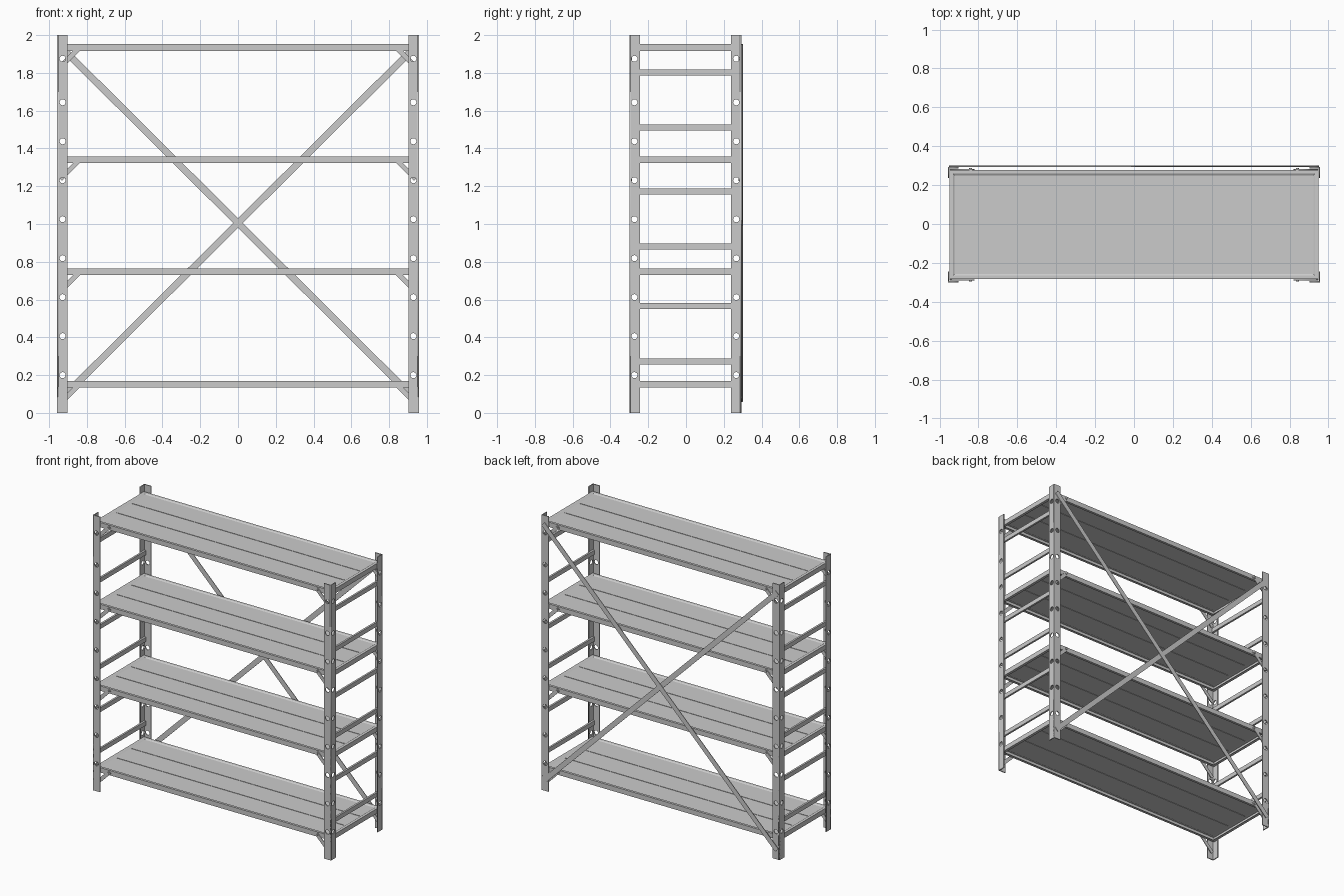
import bpy, bmesh
from math import pi, cos, sin, hypot
from mathutils import Matrix, Vector

if "Cube" in bpy.data.objects:
    bpy.data.objects.remove(bpy.data.objects["Cube"])

YC = -0.0035          # posts sit slightly forward so the brace fits behind
SHELF_Z = [0.135 + 0.594 * i for i in range(4)]
HOLES = [0.2 + 0.2063 * i for i in range(8)] + [1.875]
FRONT = Matrix.Rotation(pi / 2, 4, 'X')                               # flat in XZ
SIDE = Matrix.Rotation(pi / 2, 4, 'Z') @ FRONT                        # flat in YZ


def link(name, mesh):
    ob = bpy.data.objects.new(name, mesh)
    bpy.context.collection.objects.link(ob)
    return ob


def plate(name, outline, holes, r, thick, loc, rot):
    """Flat sheet with round holes, extruded from a filled 2D curve."""
    cu = bpy.data.curves.new(name, 'CURVE')
    cu.dimensions, cu.fill_mode, cu.extrude = '2D', 'BOTH', thick / 2
    rings = [[(hx + r * cos(a * pi / 8), hy + r * sin(a * pi / 8)) for a in range(16)]
             for hx, hy in holes]
    for pts in [outline] + rings:
        sp = cu.splines.new('POLY')
        sp.points.add(len(pts) - 1)
        for p, (x, y) in zip(sp.points, pts):
            p.co = (x, y, 0, 1)
        sp.use_cyclic_u = True
    tmp = link(name + "_curve", cu)
    deps = bpy.context.evaluated_depsgraph_get()
    mesh = bpy.data.meshes.new_from_object(tmp.evaluated_get(deps))
    bpy.data.objects.remove(tmp)
    mesh.transform(Matrix.Translation(loc) @ rot)
    return link(name, mesh)


def box(name, loc, size):
    bm = bmesh.new()
    bmesh.ops.create_cube(bm, size=1, matrix=Matrix.Translation(loc) @ Matrix.Diagonal((*size, 1)))
    me = bpy.data.meshes.new(name)
    bm.to_mesh(me)
    bm.free()
    return link(name, me)


def bolt(name, loc, r, depth):
    bm = bmesh.new()
    bmesh.ops.create_cone(bm, cap_ends=True, segments=12, radius1=r, radius2=r, depth=depth,
                          matrix=Matrix.Translation(loc) @ FRONT)
    me = bpy.data.meshes.new(name)
    bm.to_mesh(me)
    bm.free()
    return link(name, me)


def strap(name, a, b, w, y, thick):
    """Flat bar in the XZ plane from a to b."""
    a, b = Vector(a), Vector(b)
    d = (b - a).normalized()
    n = Vector((-d.y, d.x)) * w / 2
    return plate(name, [a + n, a - n, b - n, b + n], [], 0, thick, (0, y, 0), FRONT)


# corner posts: two perforated legs each
def leg(u, s):
    return [(s * 0.0, 0), (s * u, 0), (s * u, 2), (s * 0.0, 2)]


for sx in (-1, 1):
    for sy in (-1, 1):
        tag = ("left" if sx < 0 else "right") + ("_front" if sy < 0 else "_back")
        plate("post_face_" + tag, leg(0.056, -sx), [(-sx * 0.029, z) for z in HOLES], 0.016,
              0.007, (sx * 0.9575, YC + sy * 0.293, 0), FRONT)
        plate("post_flank_" + tag, leg(0.056, -sy), [(-sy * 0.027, z) for z in HOLES], 0.016,
              0.007, (sx * 0.954, YC + sy * 0.2965, 0), SIDE)
        # corner gusset straps and their bolts under every shelf
        for z in SHELF_Z:
            strap("gusset_" + tag, (sx * 0.94, z - 0.085), (sx * 0.83, z + 0.025), 0.026,
                  YC + sy * 0.284, 0.005)
            bolt("gusset_bolt_" + tag, (sx * 0.84, YC + sy * 0.288, z + 0.015), 0.008, 0.008)
    # side rungs
    for z in (0.271, 0.567, 0.88, 1.171, 1.51, 1.803):
        box("side_rung", (sx * 0.943, YC, z), (0.014, 0.57, 0.032))

# shelves: folded pans with a raised rim and a lower return lip
for z in SHELF_Z:
    bm = bmesh.new()
    prev = None
    for hx, hy, h in [(0.93, 0.262, 0), (0.95, 0.28, 0), (0.95, 0.28, 0.035),
                      (0.93, 0.262, 0.035), (0.922, 0.254, 0.03)]:
        ring = [bm.verts.new((x * hx, y * hy + YC, z + h))
                for x, y in ((-1, -1), (1, -1), (1, 1), (-1, 1))]
        if prev:
            for i in range(4):
                j = (i + 1) % 4
                bm.faces.new((prev[i], prev[j], ring[j], ring[i]))
        prev = ring
    bm.faces.new(prev)
    me = bpy.data.meshes.new("shelf")
    bm.to_mesh(me)
    bm.free()
    sol = link("shelf", me).modifiers.new("sheet", 'SOLIDIFY')
    sol.thickness = 0.003
    # stiffening beads
    for y in (-0.088, 0.088):
        box("shelf_bead", (0, y, z + 0.0285), (1.83, 0.006, 0.008))

# crossed rear braces
for s, y in ((-1, 0.295), (1, 0.299)):
    strap("cross_brace", (-s * 0.94, 0.07), (s * 0.94, 1.94), 0.036, y, 0.004)
